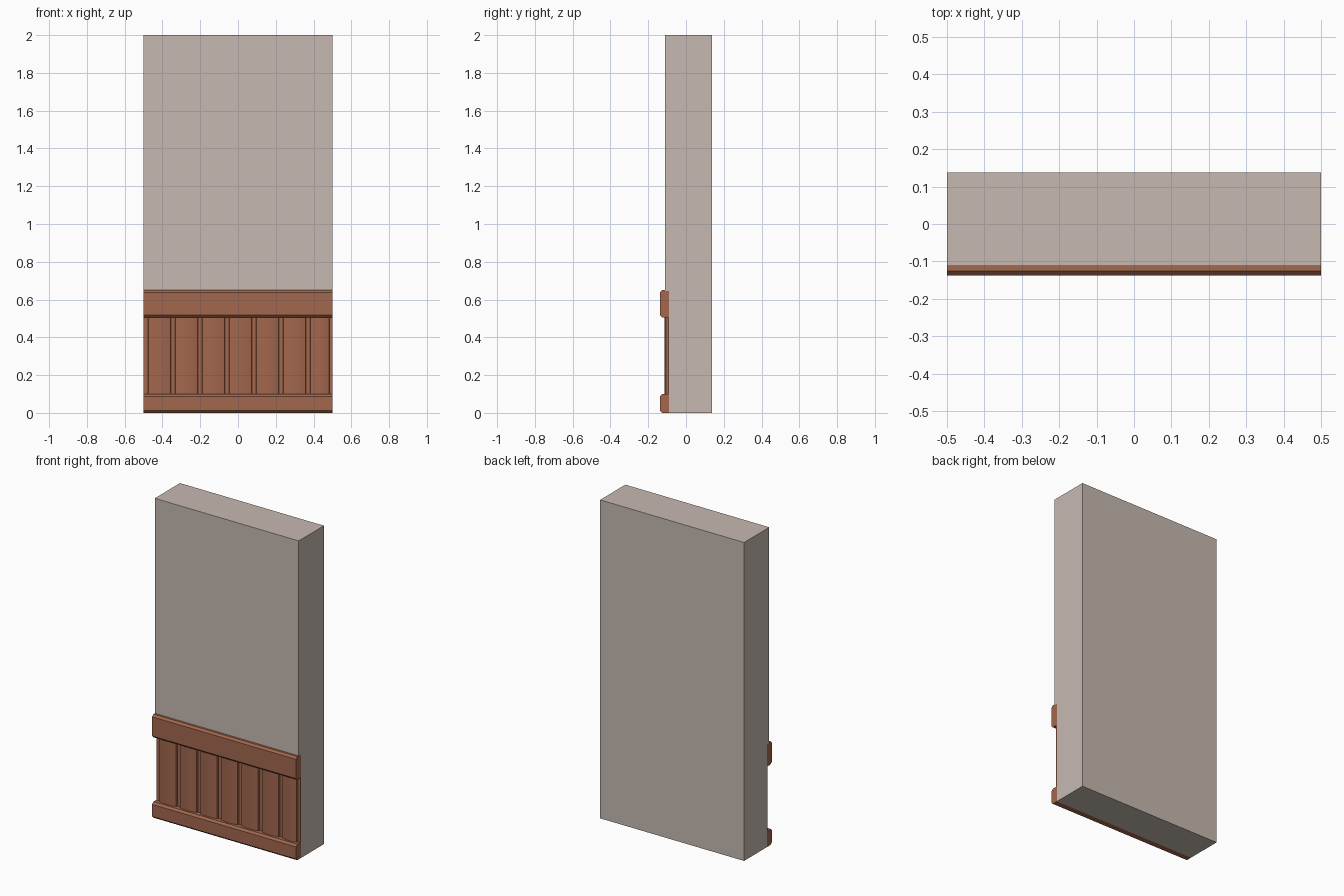
import bpy, bmesh, math

if "Cube" in bpy.data.objects:
    bpy.data.objects.remove(bpy.data.objects["Cube"])


def material(name, rgb):
    m = bpy.data.materials.new(name)
    m.diffuse_color = (*rgb, 1)
    m.use_nodes = True
    m.node_tree.nodes["Principled BSDF"].inputs["Base Color"].default_value = m.diffuse_color
    return m


plaster = material("warm_grey_plaster", (0.57, 0.49, 0.44))
wood = material("red_brown_wood", (0.36, 0.135, 0.075))

BACK, WALL_FRONT, RECESS, RAIL_FRONT = 0.138, -0.112, -0.09, -0.138


def extrude(name, outline, direction, mat):
    """Make a solid by sweeping a closed outline of 3D points."""
    bm = bmesh.new()
    face = bm.faces.new([bm.verts.new(p) for p in outline])
    new = bmesh.ops.extrude_face_region(bm, geom=[face])["geom"]
    bmesh.ops.translate(bm, vec=direction,
                        verts=[v for v in new if isinstance(v, bmesh.types.BMVert)])
    bmesh.ops.recalc_face_normals(bm, faces=bm.faces)
    mesh = bpy.data.meshes.new(name)
    bm.to_mesh(mesh)
    bm.free()
    mesh.materials.append(mat)
    obj = bpy.data.objects.new(name, mesh)
    bpy.context.collection.objects.link(obj)
    return obj


def side_profile(name, yz, mat):
    return extrude(name, [(-0.5, y, z) for y, z in yz], (1, 0, 0), mat)


# Wall slab, stepped back behind the wainscot
side_profile("wall", [(BACK, 0), (BACK, 2), (WALL_FRONT, 2), (WALL_FRONT, 0.645),
                      (RECESS, 0.645), (RECESS, 0)], plaster)


# Chamfered rails
def rail(name, z0, z1, c=0.012):
    side_profile(name, [(RECESS, z0), (RAIL_FRONT + c, z0), (RAIL_FRONT, z0 + c),
                        (RAIL_FRONT, z1 - c), (RAIL_FRONT + c, z1), (RECESS, z1)], wood)


rail("base_rail", 0.0, 0.10)
rail("top_rail", 0.505, 0.65)

# Panelling: seven gently bowed planks separated by narrow grooves
PLANKS, GROOVE, STEPS = 7, 0.027, 8
pitch = 1 / PLANKS
floor_y, edge_y, bow = -0.096, -0.106, 0.008
front = [(-0.5, floor_y)]
for i in range(PLANKS):
    x0 = -0.5 + i * pitch + GROOVE
    x1 = -0.5 + (i + 1) * pitch - (0.018 if i == PLANKS - 1 else 0)
    front.append((x0 - 0.003, floor_y))
    for s in range(STEPS + 1):
        t = s / STEPS
        front.append((x0 + (x1 - x0) * t, edge_y - bow * math.sin(math.pi * t)))
    front.append((x1 + 0.003, floor_y))
front.append((0.5, floor_y))
outline = front + [(0.5, RECESS + 0.002), (-0.5, RECESS + 0.002)]
planks = extrude("plank_panelling", [(x, y, 0.095) for x, y in outline],
                 (0, 0, 0.415), wood)
bpy.context.view_layer.objects.active = planks
planks.select_set(True)
bpy.ops.object.shade_smooth_by_angle(angle=math.radians(30))
